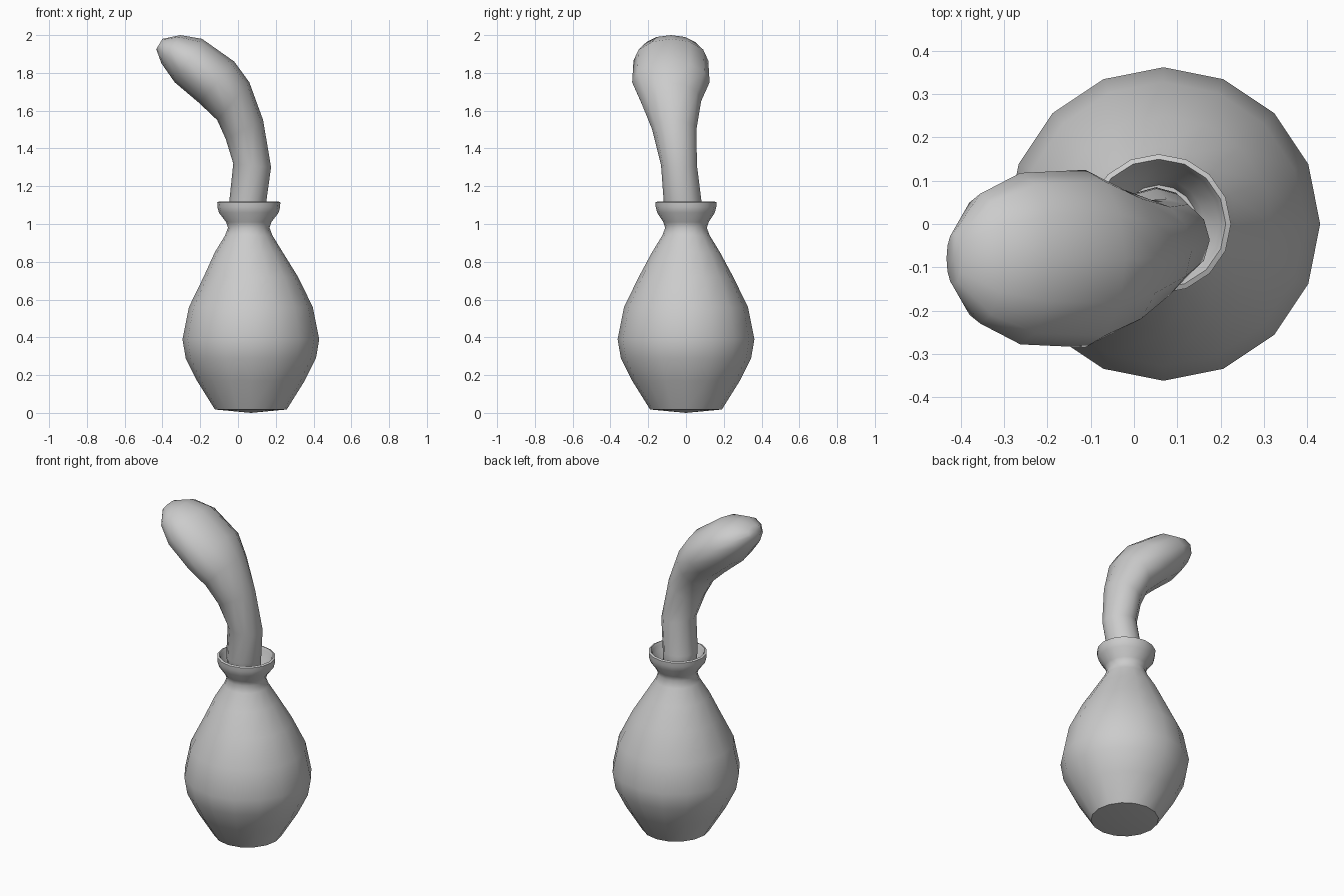
import bpy, bmesh, math
from mathutils import Vector

if "Cube" in bpy.data.objects:
    bpy.data.objects.remove(bpy.data.objects["Cube"])

grey = bpy.data.materials.new("plain_grey")
grey.diffuse_color = (0.6, 0.6, 0.6, 1)
grey.use_nodes = True
grey.node_tree.nodes["Principled BSDF"].inputs["Base Color"].default_value = grey.diffuse_color


def loft(name, rings, sides, angle):
    """Skin closed rings given as (centre, half-axis u, half-axis v)."""
    bm = bmesh.new()
    loops = []
    for c, u, v in rings:
        loops.append([bm.verts.new(c + u * math.cos(a) + v * math.sin(a))
                      for a in (2 * math.pi * i / sides for i in range(sides))])
    for a, b in zip(loops, loops[1:]):
        for i in range(sides):
            j = (i + 1) % sides
            bm.faces.new((a[i], a[j], b[j], b[i]))
    # close both ends with fans
    for loop, tip in ((loops[0], rings[0][0]), (loops[-1], rings[-1][0])):
        v = bm.verts.new(tip + (Vector((0, 0, -0.018)) if name == "bottle" and loop is loops[0] else Vector()))
        for i in range(sides):
            bm.faces.new((loop[i], loop[(i + 1) % sides], v))
    bmesh.ops.recalc_face_normals(bm, faces=bm.faces)
    me = bpy.data.meshes.new(name)
    bm.to_mesh(me)
    bm.free()
    ob = bpy.data.objects.new(name, me)
    bpy.context.collection.objects.link(ob)
    me.materials.append(grey)
    bpy.ops.object.select_all(action='DESELECT')
    ob.select_set(True)
    bpy.context.view_layer.objects.active = ob
    bpy.ops.object.shade_smooth_by_angle(angle=math.radians(angle))
    return ob


# bottle: outer wall, flared rim, then the inside of the cup (radius, height)
profile = [(0.19, 0.018), (0.285, 0.17), (0.345, 0.29), (0.362, 0.39), (0.328, 0.56),
           (0.25, 0.72), (0.18, 0.85), (0.125, 0.94), (0.11, 0.98), (0.12, 1.01),
           (0.158, 1.06), (0.166, 1.09), (0.167, 1.115), (0.155, 1.12), (0.147, 1.105),
           (0.14, 1.075), (0.105, 1.03), (0.09, 0.99)]
rings = []
for r, z in profile:
    cx = 0.068 if z < 0.8 else 0.057
    rings.append((Vector((cx, 0, z)), Vector((r, 0, 0)), Vector((0, r * (0.965 if z > 1.03 else 1), 0))))
loft("bottle", rings, 16, 50)

# bent stopper: (left x, left z, right x, right z, centre y, half width in y)
sections = [(0.0, 0.985, 0.105, 0.985, 0.0, 0.055),
            (-0.04, 1.03, 0.142, 1.03, -0.01, 0.095),
            (-0.046, 1.12, 0.15, 1.12, -0.018, 0.10),
            (-0.025, 1.32, 0.175, 1.30, -0.037, 0.095),
            (-0.065, 1.45, 0.133, 1.55, -0.062, 0.117),
            (-0.11, 1.55, 0.06, 1.75, -0.08, 0.16),
            (-0.205, 1.64, -0.02, 1.86, -0.08, 0.205),
            (-0.335, 1.75, -0.19, 1.98, -0.08, 0.198),
            (-0.405, 1.85, -0.305, 2.0, -0.08, 0.15),
            (-0.433, 1.925, -0.40, 1.98, -0.08, 0.06)]
rings = []
for lx, lz, rx, rz, y, w in sections:
    rings.append((Vector(((lx + rx) / 2, y, (lz + rz) / 2)),
                  Vector(((rx - lx) / 2, 0, (rz - lz) / 2)),
                  Vector((0, w, 0))))
loft("bent_stopper", rings, 12, 60)
